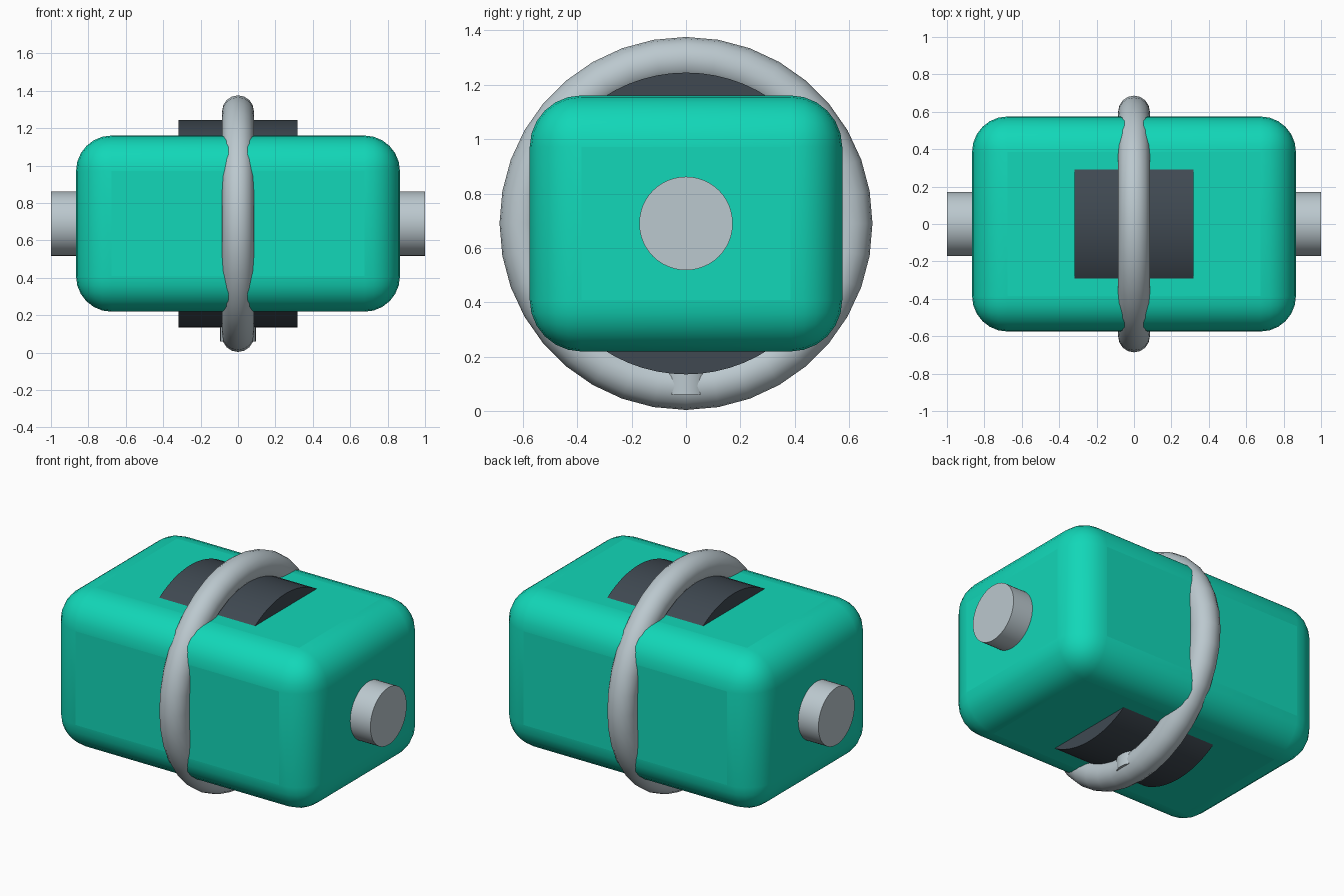
import bpy
import math

if "Cube" in bpy.data.objects:
    bpy.data.objects.remove(bpy.data.objects["Cube"])

CZ = 0.69  # height of the main axis


def material(name, rgb):
    m = bpy.data.materials.new(name)
    m.diffuse_color = (*rgb, 1)
    m.use_nodes = True
    m.node_tree.nodes["Principled BSDF"].inputs["Base Color"].default_value = m.diffuse_color
    return m


teal = material("teal", (0.006, 0.68, 0.48))
dark = material("dark_slate", (0.05, 0.066, 0.083))
grey = material("pale_grey", (0.50, 0.58, 0.62))


def finish(name, mat, angle=30):
    ob = bpy.context.object
    ob.name = name
    bpy.ops.object.transform_apply(location=False, rotation=True, scale=True)
    ob.data.materials.append(mat)
    bpy.ops.object.shade_smooth_by_angle(angle=math.radians(angle))
    return ob


def x_cylinder(name, radius, length, sides, mat):
    bpy.ops.mesh.primitive_cylinder_add(
        vertices=sides, radius=radius, depth=length,
        location=(0, 0, CZ), rotation=(0, math.pi / 2, 0))
    return finish(name, mat)


# Rounded box housing
bpy.ops.mesh.primitive_cube_add(size=1, location=(0, 0, CZ))
bpy.context.object.scale = (1.732, 1.15, 0.942)
body = finish("body", teal)
bev = body.modifiers.new("round_edges", 'BEVEL')
bev.width = 0.19
bev.segments = 6
for p in body.data.polygons:
    p.use_smooth = True

# Drum showing through the top and bottom, and the axle through both ends
x_cylinder("drum", 0.555, 0.636, 64, dark)
x_cylinder("axle", 0.172, 2.0, 48, grey)

# Ring around the middle
bpy.ops.mesh.primitive_torus_add(
    major_radius=0.601, minor_radius=0.085, major_segments=36,
    minor_segments=16, location=(0, 0, CZ), rotation=(0, math.pi / 2, 0))
finish("ring", grey, 60)

# Short post joining the ring to the underside
bpy.ops.mesh.primitive_cylinder_add(
    vertices=32, radius=0.095, depth=0.2, location=(0, 0, 0.16))
finish("bottom_post", grey)
